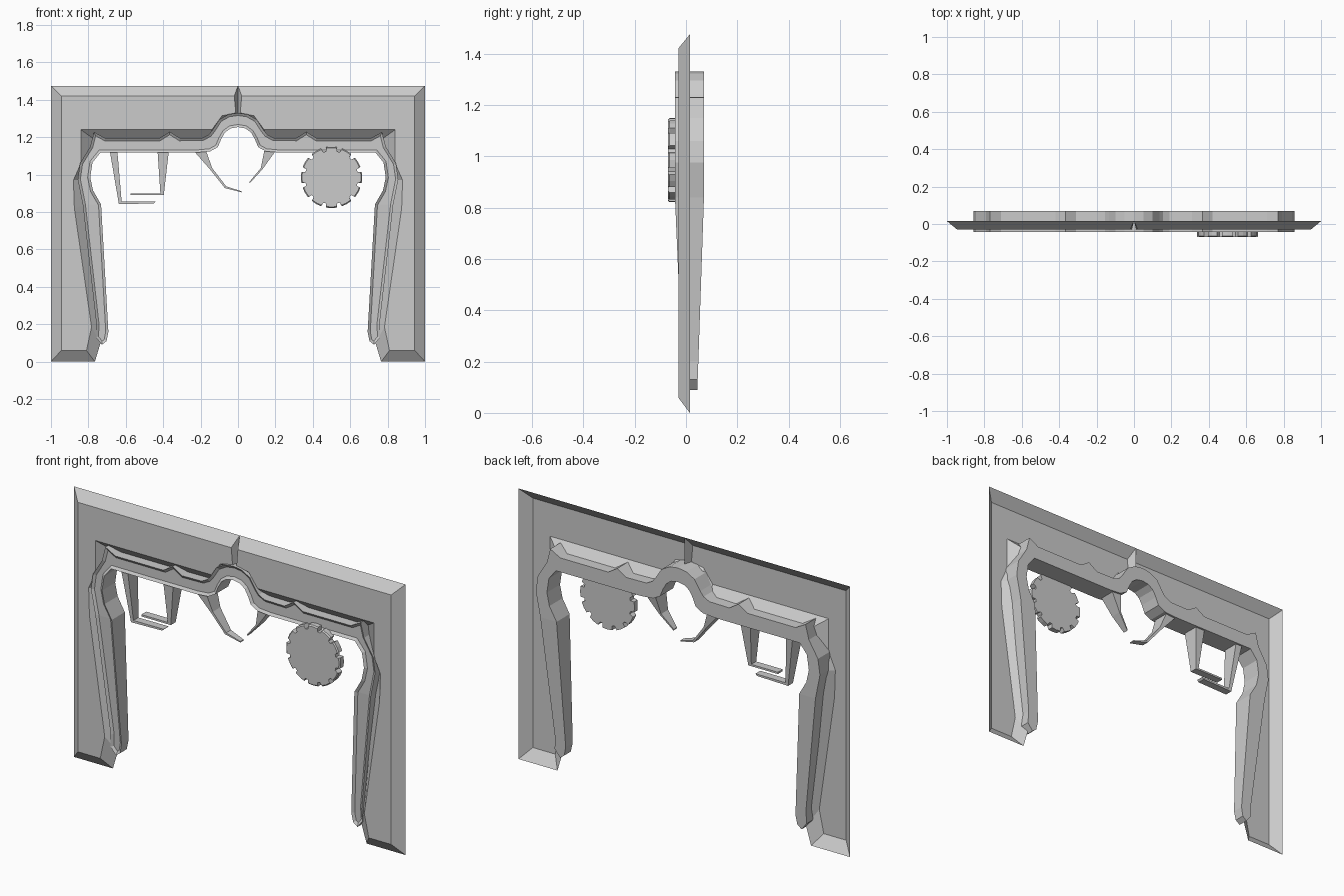
import bpy, bmesh
from math import sin, cos, radians

if "Cube" in bpy.data.objects:
    bpy.data.objects.remove(bpy.data.objects["Cube"])


def finish(name, bm, recalc=True):
    if recalc:
        bmesh.ops.recalc_face_normals(bm, faces=bm.faces[:])
    me = bpy.data.meshes.new(name)
    bm.to_mesh(me)
    bm.free()
    ob = bpy.data.objects.new(name, me)
    bpy.context.collection.objects.link(ob)
    return ob


def loft(name, rings, cap_start=True, cap_end=True):
    """Skin a list of equal-length closed rings of 3D points."""
    bm = bmesh.new()
    vs = [[bm.verts.new(p) for p in r] for r in rings]
    n = len(vs[0])
    for a, b in zip(vs, vs[1:]):
        for i in range(n):
            j = (i + 1) % n
            bm.faces.new((a[i], a[j], b[j], b[i]))
    if cap_start:
        bm.faces.new(vs[0][::-1])
    if cap_end:
        bm.faces.new(vs[-1])
    return finish(name, bm)


def plane(pts, y):
    return [(x, y, z) for x, z in pts]


# Backing plate: open-backed shell, one half mirrored, V groove at the centre
front = [(.02, 1.42), (.945, 1.42), (.945, .06), (.81, .06), (.783, .185),
         (.875, .82), (.88, .97), (.84, 1.06), (.84, 1.24), (.14, 1.24),
         (.085, 1.315), (.012, 1.33)]
back = [(0, 1.475), (1, 1.475), (1, 0), (.765, 0), (.735, .10),
        (.81, .84), (.84, .97), (.82, 1.05), (.77, 1.19), (.15, 1.19),
        (.09, 1.27), (0, 1.30)]
plate = loft("backing_plate", [plane(front, -.03), plane(back, .015)], True, False)
if min(plate.data.polygons, key=lambda p: p.center.y).normal.y > 0:
    plate.data.flip_normals()
plate.modifiers.new("mirror", 'MIRROR')

# Arch trim: symmetric band profile with a shallow channel on its front
BEND = .84
half = [(.05, 1.323), (.10, 1.295), (.135, 1.24), (.155, 1.215), (.19, 1.197),
        (.31, 1.195), (.365, 1.23), (.42, 1.195), (.71, 1.195), (.77, 1.228),
        (.79, 1.15), (.845, 1.06), (.857, .975), (.83, BEND), (.757, .20),
        (.76, .13), (.728, .09), (.703, .11), (.693, .16), (.732, BEND),
        (.775, .915), (.79, .985), (.778, 1.065), (.735, 1.118), (.22, 1.118),
        (.15, 1.124), (.108, 1.147), (.09, 1.19), (.07, 1.225), (.04, 1.247)]
outline = [(0, 1.33)] + half + [(0, 1.254)] + [(-x, z) for x, z in reversed(half)]
bm = bmesh.new()
a = [bm.verts.new(p) for p in plane(outline, -.043)]
b = [bm.verts.new(p) for p in plane(outline, .07)]
face = bm.faces.new(a)
bm.faces.new(b[::-1])
for i in range(len(a)):
    j = (i + 1) % len(a)
    bm.faces.new((a[i], b[i], b[j], a[j]))
bmesh.ops.recalc_face_normals(bm, faces=bm.faces[:])
bmesh.ops.inset_region(bm, faces=[face], thickness=.014, depth=-.01, use_even_offset=True)
bmesh.ops.bisect_plane(bm, geom=bm.verts[:] + bm.edges[:] + bm.faces[:],
                       plane_co=(0, 0, BEND), plane_no=(0, 0, 1))
for v in bm.verts:  # legs get thinner towards the feet
    t = max(0, (BEND - v.co.z) / .7)
    v.co.y += .03 * t if v.co.y < 0 else -.024 * t
finish("arch_trim", bm)


# Hanging hooks: stations of (outer xz, inner xz, front y, back y)
def hook(name, stations):
    rings = [[(o[0], y0, o[1]), (i[0], y0, i[1]), (i[0], y1, i[1]), (o[0], y1, o[1])]
             for o, i, y0, y1 in stations]
    loft(name, rings)


hook("bracket_left", [((-.685, 1.125), (-.645, 1.125), -.03, .06),
                      ((-.637, .842), (-.622, .855), -.012, .03),
                      ((-.45, .846), (-.44, .856), -.012, .03)])
hook("bracket_right", [((-.37, 1.125), (-.43, 1.125), -.03, .06),
                       ((-.397, .89), (-.415, .90), -.012, .03),
                       ((-.575, .89), (-.575, .90), -.012, .03)])
hook("claw_left", [((-.235, 1.125), (-.17, 1.125), -.03, .06),
                   ((-.147, 1.025), (-.138, 1.035), -.02, .045),
                   ((-.07, .928), (-.063, .937), -.012, .03),
                   ((.02, .905), (.02, .911), -.008, .02)])
hook("claw_right", [((.2, 1.125), (.14, 1.125), -.03, .06),
                    ((.132, 1.03), (.122, 1.035), -.02, .04),
                    ((.062, .953), (.06, .96), -.008, .02)])

# Notched dial on the right
R, CX, CZ = .164, .50, .985


def dial_ring(r, notch):
    pts = []
    for k in range(12):
        c = 15 + 30 * k
        for rad, da in ((r - notch, -3), (r - notch, 3), (r, 5), (r, 15), (r, 25)):
            t = radians(c + da)
            pts.append((CX + rad * cos(t), CZ + rad * sin(t)))
    return pts


loft("dial", [plane(dial_ring(R - .006, .016), -.07),
              plane(dial_ring(R, .022), -.064),
              plane(dial_ring(R, .022), -.036)])
